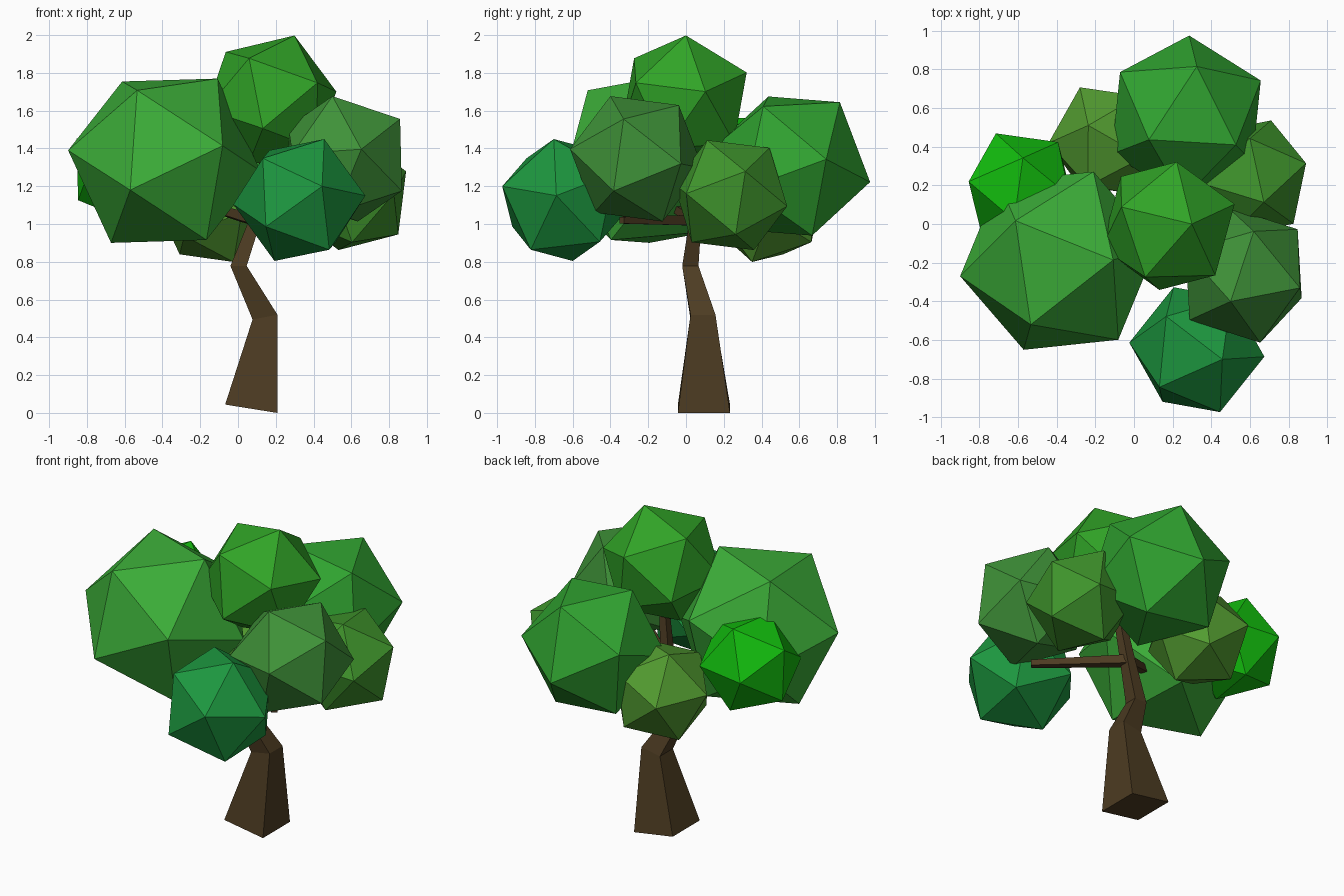
import bpy, bmesh
from mathutils import Vector, Matrix

if "Cube" in bpy.data.objects:
    bpy.data.objects.remove(bpy.data.objects["Cube"])


def material(name, rgb):
    m = bpy.data.materials.new(name)
    m.diffuse_color = (*rgb, 1)
    m.use_nodes = True
    m.node_tree.nodes["Principled BSDF"].inputs["Base Color"].default_value = m.diffuse_color
    return m


def finish(bm, name, mat):
    bmesh.ops.recalc_face_normals(bm, faces=bm.faces)
    me = bpy.data.meshes.new(name)
    bm.to_mesh(me)
    bm.free()
    me.materials.append(mat)
    bpy.context.collection.objects.link(bpy.data.objects.new(name, me))


def frame(a, b):
    x = a.normalized()
    y = (b - x * b.dot(x)).normalized()
    return Matrix((x, y, x.cross(y))).transposed()


# Leaf clump: icosahedron placed by its centre and two neighbouring corners
def clump(name, centre, corner_a, corner_b, rgb):
    c = Vector(centre)
    a, b = Vector(corner_a) - c, Vector(corner_b) - c
    bm = bmesh.new()
    bmesh.ops.create_icosphere(bm, subdivisions=1, radius=1)
    bm.verts.ensure_lookup_table()
    v = bm.verts[0]
    n = v.link_edges[0].other_vert(v)
    rot = frame(a, b) @ frame(v.co.copy(), n.co.copy()).transposed()
    r = (a.length + b.length) / 2
    for p in bm.verts:
        p.co = c + rot @ p.co * r
    finish(bm, name, material(name + "_green", rgb))


# Skin a list of four-cornered rings into a closed limb
def loft(name, rings, mat):
    bm = bmesh.new()
    loops = [[bm.verts.new(p) for p in ring] for ring in rings]
    for lo, hi in zip(loops, loops[1:]):
        for i in range(4):
            j = (i + 1) % 4
            bm.faces.new((lo[i], lo[j], hi[j], hi[i]))
    bm.faces.new(loops[0])
    bm.faces.new(loops[-1])
    finish(bm, name, mat)


SQUARE = [(-1, -1), (1, -1), (1, 1), (-1, 1)]
bark = material("bark", (0.075, 0.045, 0.016))

# Trunk: centre, half width, tilt of each ring along x
trunk = [((0.07, 0.095, 0.022), 0.138, -0.16),
         ((0.143, 0.09, 0.507), 0.066, 0.19),
         ((0.003, 0.023, 0.778), 0.043, 0.0),
         ((0.09, 0.05, 1.02), 0.032, 0.0),
         ((0.14, 0.02, 1.36), 0.022, 0.0)]
loft("trunk", [[Vector(c) + Vector((sx * w, sy * w, sx * w * t)) for sx, sy in SQUARE]
               for c, w, t in trunk], bark)


# Branches running from the fork into the leaves
def branch(name, start, end, w0, w1):
    s, e = Vector(start), Vector(end)
    q = (e - s).to_track_quat('Z', 'Y')
    loft(name, [[p + q @ Vector((sx * w, sy * w, 0)) for sx, sy in SQUARE]
                for p, w in ((s, w0), (e, w1))], bark)


branch("right_branch", (0.09, 0.05, 1.02), (0.50, -0.34, 1.02), 0.028, 0.018)
branch("left_branch", (0.09, 0.05, 1.02), (-0.15, -0.06, 1.09), 0.028, 0.02)

# Crown
clump("left_leaves", (-0.39, -0.19, 1.335), (-0.90, -0.27, 1.39), (-0.57, -0.65, 1.18), (0.045, 0.42, 0.04))
clump("top_leaves", (0.176, -0.01, 1.654), (0.30, 0.0, 2.0), (0.22, 0.32, 1.80), (0.03, 0.37, 0.02))
clump("right_leaves", (0.567, -0.262, 1.345), (0.50, -0.40, 1.676), (0.86, -0.33, 1.555), (0.05, 0.29, 0.04))
clump("front_leaves", (0.325, -0.65, 1.127), (0.457, -0.70, 1.45), (0.447, -0.97, 1.207), (0.012, 0.31, 0.05))
clump("back_leaves", (0.27, 0.552, 1.307), (0.325, 0.815, 1.645), (0.285, 0.974, 1.22), (0.03, 0.37, 0.03))
clump("small_right_leaves", (0.602, 0.236, 1.153), (0.893, 0.315, 1.28), (0.602, 0.44, 1.40), (0.05, 0.30, 0.025))
clump("small_left_leaves", (-0.59, 0.185, 1.295), (-0.862, 0.22, 1.455), (-0.703, 0.465, 1.29), (0.006, 0.50, 0.004))
clump("small_back_leaves", (-0.13, 0.43, 1.085), (-0.236, 0.51, 1.37), (-0.28, 0.708, 1.106), (0.085, 0.33, 0.03))
